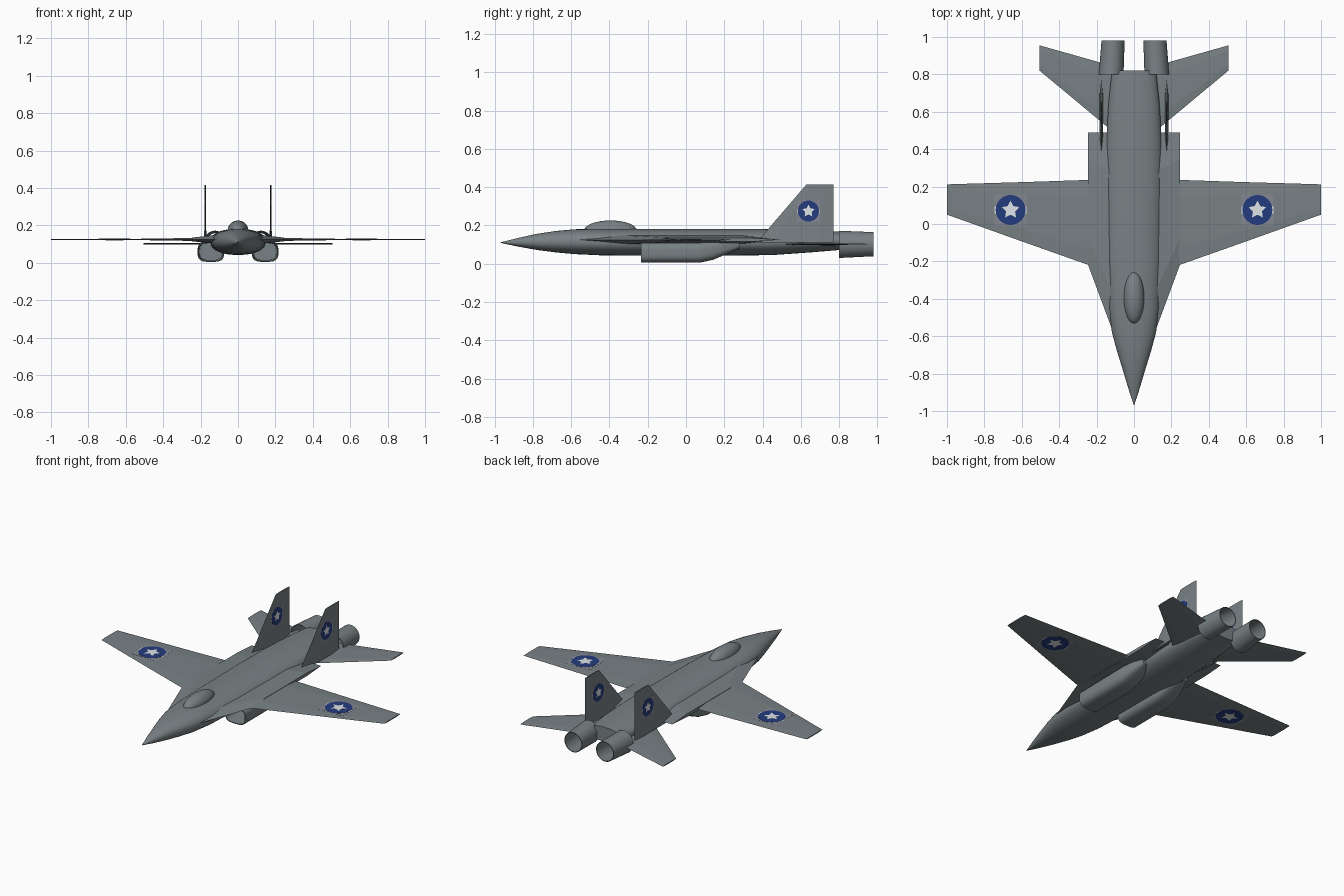
import bpy, bmesh
from math import sin, cos, pi, radians
from mathutils import Vector

if "Cube" in bpy.data.objects:
    bpy.data.objects.remove(bpy.data.objects["Cube"])


def material(name, rgb):
    m = bpy.data.materials.new(name)
    m.use_nodes = True
    m.diffuse_color = (*rgb, 1)
    m.node_tree.nodes["Principled BSDF"].inputs["Base Color"].default_value = (*rgb, 1)
    return m


GREY = material("airframe grey", (0.19, 0.22, 0.232))
PALE = material("pale panel grey", (0.23, 0.245, 0.29))
BLUE = material("navy blue", (0.018, 0.045, 0.21))
WHITE = material("marking white", (0.75, 0.78, 0.8))


def finish(name, bm, mat, mirror=False, smooth=False):
    bmesh.ops.remove_doubles(bm, verts=bm.verts, dist=1e-5)
    bmesh.ops.recalc_face_normals(bm, faces=bm.faces)
    mesh = bpy.data.meshes.new(name)
    bm.to_mesh(mesh)
    bm.free()
    mesh.materials.append(mat)
    ob = bpy.data.objects.new(name, mesh)
    bpy.context.collection.objects.link(ob)
    if mirror:
        ob.modifiers.new("Mirror", 'MIRROR').use_mirror_merge = False
    if smooth:
        bpy.ops.object.select_all(action='DESELECT')
        ob.select_set(True)
        bpy.context.view_layer.objects.active = ob
        bpy.ops.object.shade_smooth_by_angle(angle=radians(35))
    return ob


def bridge(bm, rings, caps=True):
    loops = [[bm.verts.new(p) for p in ring] for ring in rings]
    n = len(loops[0])
    for a, b in zip(loops, loops[1:]):
        for i in range(n):
            j = (i + 1) % n
            bm.faces.new((a[i], a[j], b[j], b[i]))
    if caps:
        bm.faces.new(loops[0])
        bm.faces.new(loops[-1])


def loft(name, stations, power=2.0, sides=32, caps=True, mirror=False):
    """Skin superellipse sections given as (y, centre x, half width, centre z, half height)."""
    def ring(y, cx, rx, cz, rz):
        pts = []
        for i in range(sides):
            c, s = cos(2 * pi * i / sides), sin(2 * pi * i / sides)
            k = (abs(c) ** power + abs(s) ** power) ** (-1 / power)
            pts.append((cx + rx * k * c, y, cz + rz * k * s))
        return pts
    bm = bmesh.new()
    bridge(bm, [ring(*s) for s in stations], caps)
    return finish(name, bm, GREY, mirror, True)


def foil(name, sections, place):
    """Thin surface from sections (span, leading, trailing, half thickness)."""
    rings = []
    for span, le, te, t in sections:
        a, b = le + 0.2 * (te - le), te - 0.2 * (te - le)
        outline = ((le, 0), (a, t), (b, t), (te, 0), (b, -t), (a, -t))
        rings.append([place(span, y, h) for y, h in outline])
    bm = bmesh.new()
    bridge(bm, rings)
    return finish(name, bm, GREY, True)


def plate(name, outline, half, place, mat):
    bm = bmesh.new()
    bridge(bm, [[place(u, v, h) for u, v in outline] for h in (-half, half)])
    return finish(name, bm, mat, True)


def box(w, h):
    return [(-w, -h), (w, -h), (w, h), (-w, h)]


def roundel(prefix, r, place):
    # Layered plates that show on both sides of the thin surface
    disc = [(r * cos(2 * pi * i / 32), r * sin(2 * pi * i / 32)) for i in range(32)]
    star = []
    for i in range(10):
        q, a = r * (0.32 if i % 2 else 0.62), pi / 2 + i * pi / 5
        star.append((q * cos(a), q * sin(a)))
    layers = (("panel", box(r * 1.08, r * 1.05), PALE), ("bars", box(r * 1.06, r * 0.22), WHITE),
              ("disc", disc, BLUE), ("star", star, WHITE))
    for k, (part, outline, mat) in enumerate(layers):
        plate(prefix + "_" + part, outline, 0.0034 + 0.0004 * k, place, mat)


# Fuselage with pointed nose
loft("fuselage", [
    (-0.97, 0, 0.001, 0.11, 0.001),
    (-0.88, 0, 0.03, 0.112, 0.022),
    (-0.78, 0, 0.06, 0.114, 0.042),
    (-0.68, 0, 0.091, 0.115, 0.056),
    (-0.58, 0, 0.118, 0.115, 0.065),
    (-0.45, 0, 0.135, 0.113, 0.069),
    (-0.2, 0, 0.147, 0.112, 0.07),
    (0.2, 0, 0.152, 0.112, 0.07),
    (0.45, 0, 0.148, 0.113, 0.068),
    (0.65, 0, 0.136, 0.117, 0.058),
    (0.82, 0, 0.118, 0.12, 0.047)], power=2.2, sides=40)

# Canopy bubble
bpy.ops.mesh.primitive_uv_sphere_add(segments=32, ring_count=16, location=(0, -0.395, 0.173))
canopy = bpy.context.object
canopy.name = "canopy"
canopy.scale = (0.055, 0.138, 0.053)
canopy.data.materials.append(GREY)
bpy.ops.object.shade_smooth()

# Open intake ducts tapering into the belly
loft("intake", [
    (-0.1, 0.145, 0.06, 0.06, 0.045),
    (-0.235, 0.145, 0.066, 0.058, 0.048),
    (-0.235, 0.145, 0.071, 0.058, 0.053),
    (0.07, 0.145, 0.071, 0.06, 0.055),
    (0.14, 0.143, 0.066, 0.07, 0.05),
    (0.21, 0.14, 0.052, 0.087, 0.038),
    (0.28, 0.138, 0.03, 0.105, 0.025)], power=3.4, mirror=True)

# Exhaust nozzles, hollow tubes toed slightly inward
loft("nozzle", [
    (0.8, 0.122, 0.062, 0.101, 0.067),
    (0.8, 0.122, 0.066, 0.101, 0.071),
    (0.98, 0.112, 0.062, 0.102, 0.063),
    (0.98, 0.112, 0.058, 0.102, 0.059),
    (0.8, 0.122, 0.062, 0.101, 0.067)], caps=False, mirror=True)


def flat(z):
    return lambda span, y, h: Vector((span, y, z + h))


def upright(span, y, h):
    return Vector((0.175 + h, y, span))


# Wing roots, wings, tailplanes and fins
foil("wing_root", [(0.08, -0.66, 0.49, 0.026), (0.115, -0.57, 0.49, 0.024),
                   (0.245, -0.22, 0.49, 0.01)], flat(0.125))
foil("wing", [(0.235, -0.222, 0.236, 0.008), (0.56, -0.107, 0.225, 0.003),
              (1.0, 0.05, 0.212, 0.003)], flat(0.125))
foil("tailplane", [(0.1, 0.49, 0.84, 0.006), (0.15, 0.525, 0.855, 0.005),
                   (0.505, 0.82, 0.955, 0.003)], flat(0.102))
foil("fin", [(0.11, 0.37, 0.77, 0.009), (0.21, 0.454, 0.77, 0.003),
             (0.415, 0.63, 0.77, 0.003)], upright)

# Painted markings
roundel("wing_marking", 0.08, lambda u, v, h: Vector((0.66 + u, 0.075 + v, 0.125 + h)))
roundel("fin_marking", 0.055, lambda u, v, h: Vector((0.175 + h, 0.64 + u, 0.275 + v)))
